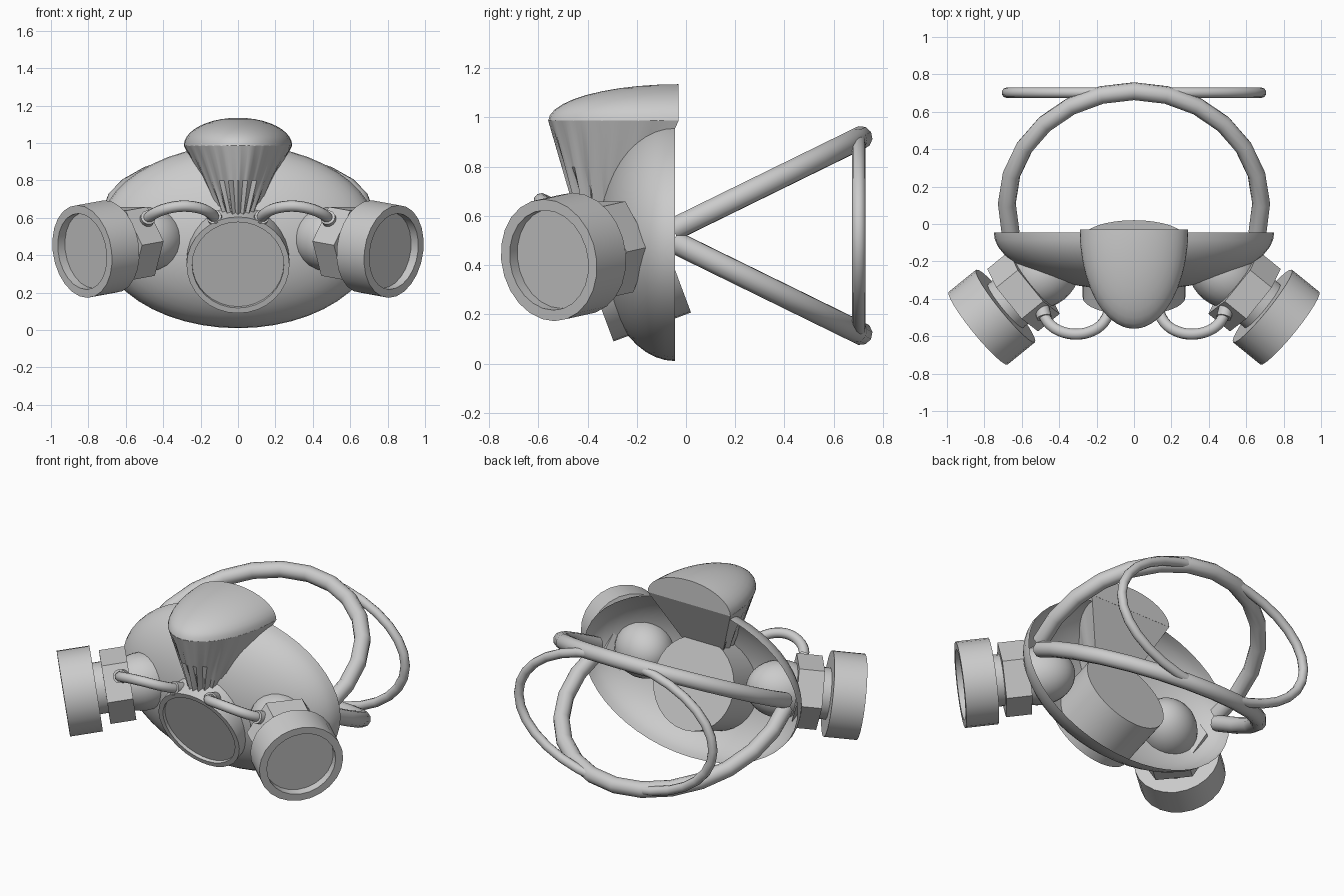
import bpy, bmesh
from math import sin, cos, pi, radians, sqrt
from mathutils import Vector, Matrix

if "Cube" in bpy.data.objects:
    bpy.data.objects.remove(bpy.data.objects["Cube"])


def finish(name, bm, matrix=None, smooth=True):
    if matrix:
        bm.transform(matrix)
    bmesh.ops.recalc_face_normals(bm, faces=bm.faces)
    me = bpy.data.meshes.new(name)
    bm.to_mesh(me)
    bm.free()
    ob = bpy.data.objects.new(name, me)
    bpy.context.collection.objects.link(ob)
    if smooth:
        bpy.ops.object.select_all(action='DESELECT')
        ob.select_set(True)
        bpy.context.view_layer.objects.active = ob
        bpy.ops.object.shade_smooth_by_angle(angle=radians(35))
    return ob


def frame(origin, axis):
    """Local z along axis, local x kept horizontal."""
    z = Vector(axis).normalized()
    x = Vector((0, 0, 1)).cross(z).normalized()
    y = z.cross(x)
    m = Matrix((x, y, z)).transposed().to_4x4()
    m.translation = origin
    return m


def lathe(name, profile, sides, matrix, smooth=True):
    """Spin (radius, height) points round local z, capping both ends."""
    bm = bmesh.new()
    rings = [[bm.verts.new((r * cos(2 * pi * i / sides), r * sin(2 * pi * i / sides), h))
              for i in range(sides)] for r, h in profile]
    bridge(bm, rings)
    bm.faces.new(rings[0])
    bm.faces.new(rings[-1])
    return finish(name, bm, matrix, smooth)


def bridge(bm, rings):
    for a, b in zip(rings, rings[1:]):
        n = len(a)
        for i in range(n):
            bm.faces.new((a[i], a[(i + 1) % n], b[(i + 1) % n], b[i]))


def tube(name, points, radius, cyclic=False, kind='POLY'):
    cu = bpy.data.curves.new(name, 'CURVE')
    cu.dimensions = '3D'
    cu.bevel_depth = radius
    cu.bevel_resolution = 3
    cu.use_fill_caps = True
    sp = cu.splines.new(kind)
    sp.points.add(len(points) - 1)
    for p, co in zip(sp.points, points):
        p.co = (*co, 1)
    sp.use_cyclic_u = cyclic
    sp.use_smooth = True
    if kind == 'NURBS':
        sp.order_u = 4
        sp.use_endpoint_u = True
        sp.resolution_u = 6
    ob = bpy.data.objects.new(name, cu)
    bpy.context.collection.objects.link(ob)
    return ob


# Mask shell: front half of an ellipsoid, open at the back
bm = bmesh.new()
bmesh.ops.create_uvsphere(bm, u_segments=48, v_segments=24, radius=1)
bmesh.ops.delete(bm, geom=[v for v in bm.verts if v.co.z < -0.001], context='VERTS')
bm.transform(Matrix.Rotation(pi / 2, 4, 'X'))
finish("mask_shell", bm, Matrix.Translation((0, -0.045, 0.5)) @ Matrix.Diagonal((0.75, 0.31, 0.49, 1)))

# Central speaking valve, tilted down, with shallow recess in front
lathe("front_valve", [(0.275, 0), (0.275, 0.336), (0.245, 0.336), (0.245, 0.315)], 32,
      frame((0, -0.076, 0.465), (0, -0.937, -0.35)))

# Top cap: quarter ellipsoid with flat back
bm = bmesh.new()
bmesh.ops.create_uvsphere(bm, u_segments=40, v_segments=20, radius=1)
for normal in ((0, 0, -1), (0, 1, 0)):
    geom = bm.verts[:] + bm.edges[:] + bm.faces[:]
    cut = bmesh.ops.bisect_plane(bm, geom=geom, plane_co=(0, 0, 0), plane_no=normal, clear_outer=True)
    bmesh.ops.holes_fill(bm, edges=[e for e in bm.edges if e.is_boundary])
finish("top_cap", bm, Matrix.Translation((0, -0.03, 0.985)) @ Matrix.Diagonal((0.29, 0.53, 0.15, 1)))

# Funnel under the cap, fluted toward the bottom
bm = bmesh.new()
rings = []
N = 48
for t in (0, 0.5, 1):
    rx, ry = 0.29 - 0.18 * t, 0.53 - 0.28 * t
    yc, z = -0.03 - 0.17 * t, 0.987 - 0.377 * t
    ring = []
    for i in range(N + 1):
        a = pi * i / N
        f = 1 + 0.07 * t * t * (cos(a * 24) - 1)
        ring.append(bm.verts.new((rx * f * cos(a), yc - ry * f * sin(a), z)))
    rings.append(ring)
bridge(bm, rings)
bm.faces.new(rings[0])
bm.faces.new(rings[-1])
finish("cap_funnel", bm)

for s, side in ((1, "right"), (-1, "left")):
    # Side filter: canister, neck, hex nut and rounded socket on one tilted axis
    axis = Vector((s * 0.77, -0.625, -0.14)).normalized()
    face = Vector((s * 0.833, -0.557, 0.42))
    m = frame(face, axis)
    lathe(side + "_filter_canister",
          [(0.25, -0.19), (0.25, 0), (0.205, 0), (0.205, -0.05)], 24, m)
    lathe(side + "_filter_neck", [(0.15, -0.28), (0.15, -0.18)], 24, m)
    lathe(side + "_hex_nut", [(0.215, -0.39), (0.215, -0.24)], 6, m, smooth=False)
    bm = bmesh.new()
    bmesh.ops.create_uvsphere(bm, u_segments=24, v_segments=16, radius=0.17)
    finish(side + "_filter_socket", bm,
           m @ Matrix.Translation((0, 0, -0.46)) @ Matrix.Diagonal((1, 1, 1.2, 1)))

    # Air hose from nut to front valve, with end collars
    hose = [(s * 0.49, -0.46, 0.585), (s * 0.47, -0.54, 0.62), (s * 0.36, -0.6, 0.665),
            (s * 0.22, -0.585, 0.665), (s * 0.14, -0.52, 0.63), (s * 0.12, -0.42, 0.59)]
    tube(side + "_hose", hose, 0.03, kind='NURBS')
    for label, p, q in (("outer", hose[0], hose[1]), ("inner", hose[-1], hose[-2])):
        d = Vector(q) - Vector(p)
        lathe(f"{side}_hose_{label}_collar", [(0.04, -0.02), (0.04, 0.045)], 16, frame(p, d))

# Two head straps fanning up and down from the mask sides
for s, label in ((1, "upper"), (-1, "lower")):
    path = []
    for i in range(15):
        a = radians(-14 + 208 * i / 14)
        y = 0.1 + 0.61 * sin(a)
        path.append((0.68 * cos(a), y, 0.52 + s * (0.025 + 0.49 * (y + 0.05))))
    tube(label + "_head_strap", path, 0.048)

# Oval ring joining the straps at the back
tube("rear_strap_ring", [(0.68 * cos(2 * pi * i / 32), 0.702, 0.52 + 0.4 * sin(2 * pi * i / 32))
                         for i in range(32)], 0.028, cyclic=True)
